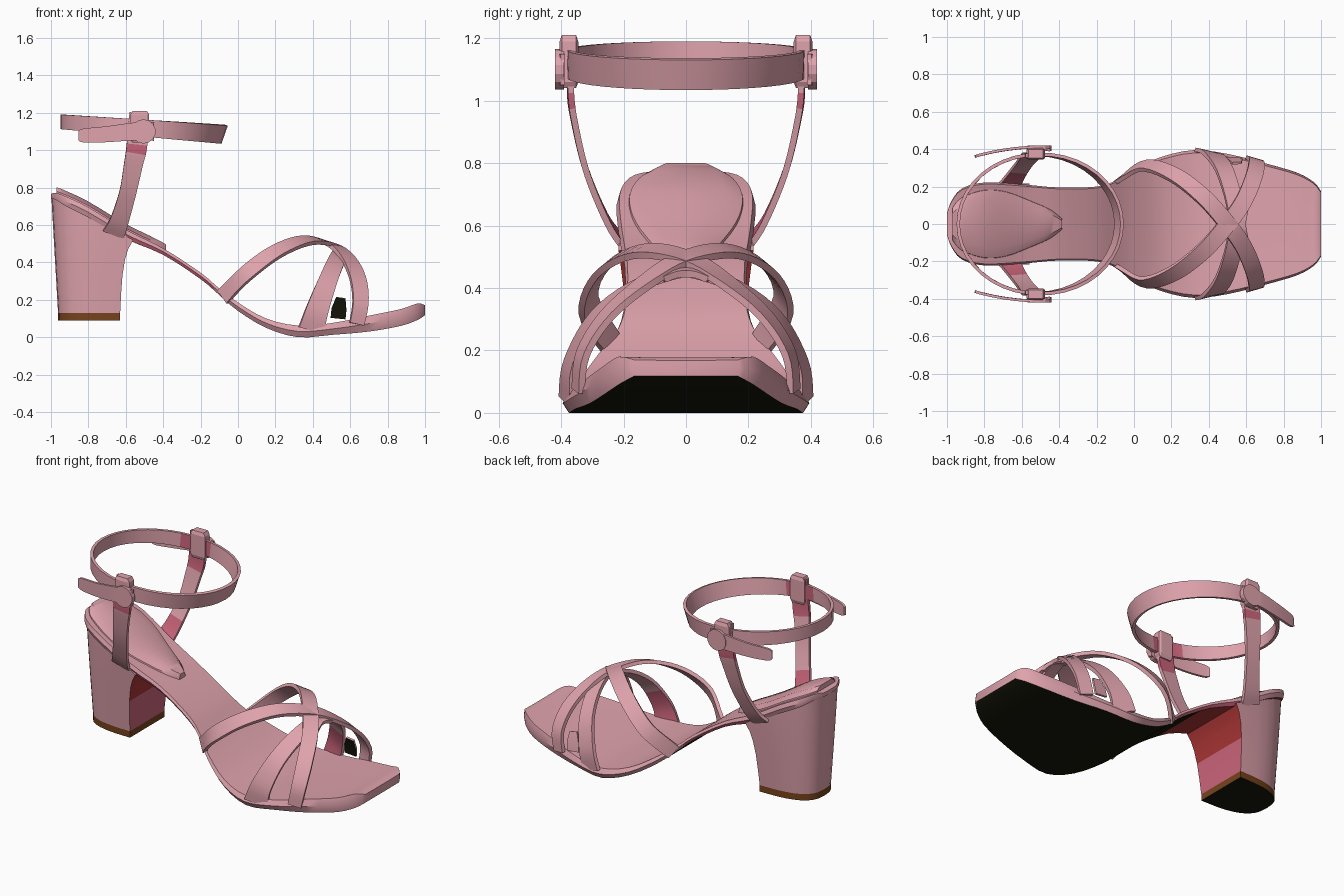
import bpy, bmesh, math
from mathutils import Vector

if "Cube" in bpy.data.objects:
    bpy.data.objects.remove(bpy.data.objects["Cube"])


def material(name, rgb):
    m = bpy.data.materials.new(name)
    m.diffuse_color = (*rgb, 1)
    m.use_nodes = True
    m.node_tree.nodes["Principled BSDF"].inputs["Base Color"].default_value = m.diffuse_color
    return m


MATS = [material("pink leather", (0.74, 0.365, 0.415)),
        material("rose lining", (0.60, 0.13, 0.20)),
        material("dark red", (0.40, 0.035, 0.035)),
        material("brown tip", (0.18, 0.055, 0.012)),
        material("black outsole", (0.008, 0.008, 0.003))]
PINK, ROSE, RED, BROWN, BLACK = range(5)


def loft(name, rings, rule=None, closed=False):
    """Skin a list of equal point rings; rule(center, normal) picks the colour."""
    bm = bmesh.new()
    vs = [[bm.verts.new(p) for p in r] for r in rings]
    n = len(rings[0])
    for i in range(len(vs) if closed else len(vs) - 1):
        a, b = vs[i], vs[(i + 1) % len(vs)]
        for j in range(n):
            k = (j + 1) % n
            bm.faces.new((a[j], a[k], b[k], b[j]))
    if not closed:
        bm.faces.new(vs[0])
        bm.faces.new(vs[-1])
    bmesh.ops.recalc_face_normals(bm, faces=bm.faces)
    bm.normal_update()
    for f in bm.faces:
        f.material_index = rule(f.calc_center_median(), f.normal) if rule else PINK
    me = bpy.data.meshes.new(name)
    bm.to_mesh(me)
    bm.free()
    for m in MATS:
        me.materials.append(m)
    ob = bpy.data.objects.new(name, me)
    bpy.context.collection.objects.link(ob)
    bpy.ops.object.select_all(action='DESELECT')
    ob.select_set(True)
    bpy.context.view_layer.objects.active = ob
    bpy.ops.object.shade_smooth_by_angle(angle=math.radians(35))
    return ob


def spline(pts, sub=4):
    """Catmull-Rom through tuples of any length."""
    out = []
    for i in range(len(pts) - 1):
        q = [pts[max(i - 1, 0)], pts[i], pts[i + 1], pts[min(i + 2, len(pts) - 1)]]
        for s in range(sub):
            t = s / sub
            out.append(tuple(0.5 * (2 * b + (c - a) * t + (2 * a - 5 * b + 4 * c - d) * t * t
                                    + (3 * b - a - 3 * c + d) * t ** 3) for a, b, c, d in zip(*q)))
    return out + [tuple(pts[-1])]


def ribbon(name, pts, normal, thick=0.022, rule=None, closed=False):
    """Flat strap along (x, y, z, width) points, facing normal(point)."""
    n, rings = len(pts), []
    P = [Vector(p[:3]) for p in pts]
    for i, p in enumerate(P):
        if closed:
            t = P[(i + 1) % n] - P[i - 1]
        else:
            t = P[min(i + 1, n - 1)] - P[max(i - 1, 0)]
        w = t.cross(normal(p)).normalized()
        o = w.cross(t).normalized() * thick / 2
        w = w * pts[i][3] / 2
        rings.append([p + w + o, p - w + o, p - w - o, p + w - o])
    return loft(name, rings, rule, closed)


# Sole: x, top z, bottom z, half width
sole = spline([(-1, .765, .74, .06), (-.975, .772, .735, .125), (-.92, .752, .70, .19),
               (-.8, .695, .64, .222), (-.6, .575, .525, .212), (-.4, .475, .44, .195),
               (-.2, .345, .31, .20), (-.1, .26, .225, .232), (0, .185, .14, .295),
               (.15, .10, .05, .36), (.32, .062, 0, .395), (.5, .075, .012, .375),
               (.7, .115, .03, .325), (.87, .15, .06, .275), (.96, .18, .092, .225),
               (1, .17, .118, .175)], 3)


def sole_z(x, k):
    for a, b in zip(sole, sole[1:]):
        if x <= b[0]:
            return a[k] + (b[k] - a[k]) * max(0, (x - a[0]) / (b[0] - a[0]))
    return sole[-1][k]


def sole_colour(c, n):
    if n.z > -.3 or n.x > .8:
        return PINK
    if abs(n.y) > .3:  # lower side edge
        return ROSE if -.6 < c.x < -.12 else PINK
    return RED if c.x < -.3 else BLACK


loft("sole", [[(x, w * u, zb + (zt - zb) * v) for u, v in
               ((-.96, 1), (-.5, .97), (.5, .97), (.96, 1), (1, .5), (.95, 0), (-.95, 0), (-1, .5))]
              for x, zt, zb, w in sole], sole_colour)

# Heel cushion on the footbed
pad = spline([(-.97, .09), (-.92, .145), (-.8, .185), (-.68, .175), (-.55, .125), (-.45, .08), (-.385, .03)])
loft("heel_pad", [[(x, w * u, sole_z(x, 1) + h) for u, h in
                   ((-1, -.02), (-.97, .008), (-.65, .03), (.65, .03), (.97, .008), (1, -.02))]
                  for x, w in pad])


# Block heel: D-shaped rings, flat towards the toe
def heel_ring(f, z=None):
    xf, xb, w = -.63 + .02 * f + .05 * f ** 4, -.962 - .036 * f, .17 + .046 * f
    ring = []
    for i in range(17):
        a = math.radians(-90 + i * 11.25)
        x = xf + (xb - xf) * abs(math.cos(a)) ** .7
        y = w * math.copysign(abs(math.sin(a)) ** .7, a)
        ring.append((x, y, z if z is not None else .13 + f * (sole_z(x, 2) + .012 - .13)))
    return ring


loft("heel", [heel_ring(f) for f in (0, .25, .48, .7, .85, 1)],
     lambda c, n: (RED if c.z > .3 else ROSE) if n.x > .7 and n.z < .5 else PINK)
loft("heel_tip", [heel_ring(0, .09), heel_ring(0, .13)],
     lambda c, n: BLACK if n.z < -.5 else BROWN)

# Ankle strap ring, with darker lining by the buckles
ring = []
for i in range(40):
    a = i * math.tau / 40
    c = math.cos(a)
    ring.append((-.51 + .43 * c, .372 * math.sin(a), 1.118 - .033 * c, .09 + .012 * c))
ribbon("ankle_strap", ring,
       lambda p: Vector(((p.x + .51) / .43, p.y / .372, -.35 * max(0, (p.x + .51) / .43))), .018,
       lambda c, n: ROSE if n.y * c.y < -.1 and abs(c.x + .57) < .1 else PINK, True)


def over_foot(p):
    return Vector((.12, p.y, p.z - .02))


for s, side in ((1, "left"), (-1, "right")):
    def flip(pts):
        return spline([(x, y * s, z, w) for x, y, z, w in pts], 5)

    # Upright strap from the sole to the buckle, lined inside
    ribbon("upright_strap_" + side,
           flip([(-.665, .207, .55, .12), (-.635, .255, .62, .10), (-.59, .318, .77, .09),
                 (-.56, .355, .92, .10), (-.54, .37, 1.03, .11), (-.53, .365, 1.2, .10)]),
           lambda p: Vector((0, s, -.3)), .02,
           lambda c, n: ROSE if (n.y * s < -.5 and (c.z < .68 or c.z > .97))
           or .975 < c.z < 1.04 else PINK)
    # Loose strap end
    ribbon("strap_tail_" + side,
           flip([(-.45, .395, 1.10, .10), (-.55, .41, 1.10, .095), (-.7, .395, 1.085, .085),
                 (-.82, .37, 1.078, .075), (-.85, .36, 1.078, .05)]),
           lambda p: Vector((0, s, 0)), .014)
    # Buckle block with a rounded cover
    bpy.ops.mesh.primitive_cube_add(size=1, location=(-.525, s * .375, 1.125))
    b = bpy.context.object
    b.name = "buckle_" + side
    b.scale = (.10, .06, .17)
    b.data.materials.append(MATS[PINK])
    m = b.modifiers.new("bevel", 'BEVEL')
    m.width = .12
    bpy.ops.mesh.primitive_cylinder_add(vertices=14, radius=.065, depth=.03,
                                        location=(-.505, s * .405, 1.1), rotation=(math.pi / 2, 0, 0))
    d = bpy.context.object
    d.name = "buckle_cover_" + side
    d.data.materials.append(MATS[PINK])
    # Long strap crossing the foot from the arch to the opposite front edge
    ribbon("cross_strap_" + side,
           flip([(-.08, .235, .215, .09), (.05, .312, .345, .09), (.21, .265, .46, .09),
                 (.37, .145, .518, .09), (.50, .0, .495, .09), (.585, -.12, .425, .09),
                 (.64, -.25, .315, .09), (.655, -.33, .19, .085), (.635, -.345, .07, .08)]),
           over_foot)
    # Shorter strap from the ball of the foot to the crossing
    ribbon("ball_strap_" + side,
           flip([(.39, .378, .035, .14), (.425, .37, .15, .12), (.48, .295, .30, .10),
                 (.525, .16, .405, .09), (.555, .0, .455, .08), (.575, -.08, .435, .07)]),
           over_foot, .022,
           lambda c, n: ROSE if n.y * c.y < 0 and abs(n.y) > .5 and c.z < .25 else PINK)

# Dark lining patch between the two left front straps
ribbon("inner_lining", [(.535, .352, .10, .08), (.54, .345, .15, .08), (.55, .325, .21, .05)],
       lambda p: Vector((0, 1, .2)), .012, lambda c, n: BLACK if n.y < -.5 else PINK)
